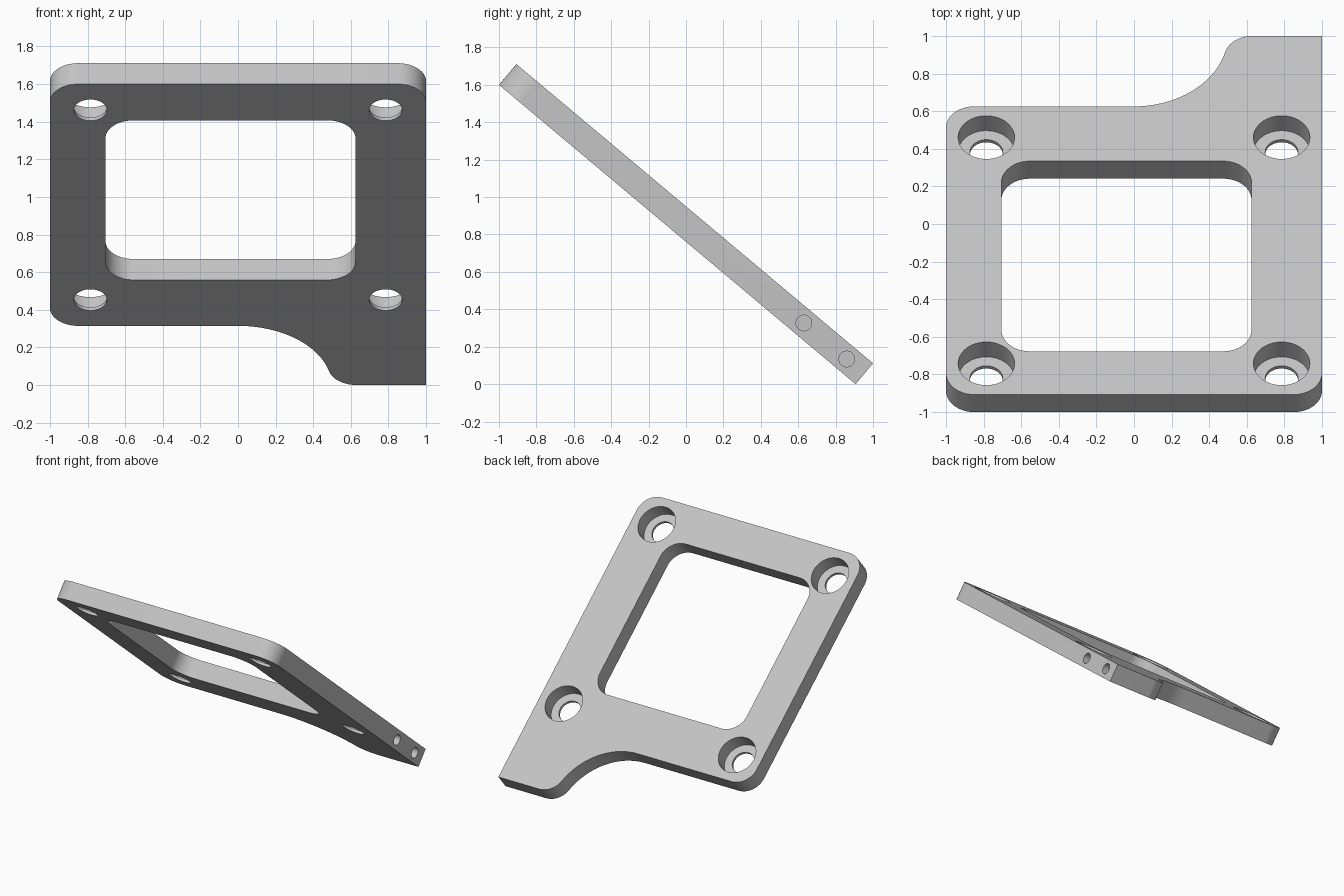
import bpy
import bmesh
from math import sin, cos, pi, radians, sqrt, atan2
from mathutils import Matrix, Vector

cube = bpy.data.objects.get("Cube")
if cube:
    bpy.data.objects.remove(cube, do_unlink=True)

TILT = radians(40)
THICK = 0.145
LENGTH = (2 - THICK * sin(TILT)) / cos(TILT)
BODY = 2.0      # length of the square part of the plate
R = 0.15        # corner radius

grey = bpy.data.materials.new("light grey metal")
grey.use_nodes = True
colour = (0.55, 0.55, 0.55, 1)
grey.diffuse_color = colour
grey.node_tree.nodes["Principled BSDF"].inputs["Base Color"].default_value = colour


def arc(cx, cy, r, start, end, steps=16):
    return [(cx + r * cos(start + (end - start) * i / steps),
             cy + r * sin(start + (end - start) * i / steps)) for i in range(steps + 1)]


def prism(name, outline, low, high):
    """Extrude a flat outline between two heights."""
    bm = bmesh.new()
    face = bm.faces.new([bm.verts.new((x, y, low)) for x, y in outline])
    top = bmesh.ops.extrude_face_region(bm, geom=[face])
    verts = [g for g in top["geom"] if isinstance(g, bmesh.types.BMVert)]
    bmesh.ops.translate(bm, verts=verts, vec=(0, 0, high - low))
    bmesh.ops.recalc_face_normals(bm, faces=bm.faces)
    mesh = bpy.data.meshes.new(name)
    bm.to_mesh(mesh)
    bm.free()
    obj = bpy.data.objects.new(name, mesh)
    bpy.context.collection.objects.link(obj)
    return obj


def circle(x, y, r):
    return arc(x, y, r, 0, 2 * pi, 48)[:-1]


# Plate outline: rounded square with a tab on one back corner
sweep = 0.5                                   # radius of the concave curve
tab_y = LENGTH - R
drop = BODY + sweep - tab_y
tab_x = sqrt((sweep + R) ** 2 - drop ** 2)
turn = atan2(-drop, tab_x)
outline = (arc(-1 + R, R, R, pi, 1.5 * pi)
           + arc(1 - R, R, R, -pi / 2, 0)
           + [(1, LENGTH)]
           + arc(tab_x, tab_y, R, pi / 2, pi + turn)
           + arc(0, BODY + sweep, sweep, turn, -pi / 2, 32)[1:]
           + arc(-1 + R, BODY - R, R, pi / 2, pi))
plate = prism("mounting_plate", outline, -THICK, 0)
plate.data.materials.append(grey)

# Rounded window
x0, x1, y0, y1 = -0.705, 0.625, 0.3, 1.62
window = (arc(x0 + R, y0 + R, R, pi, 1.5 * pi) + arc(x1 - R, y0 + R, R, -pi / 2, 0)
          + arc(x1 - R, y1 - R, R, 0, pi / 2) + arc(x0 + R, y1 - R, R, pi / 2, pi))
cutters = [prism("window_cutter", window, -0.5, 0.5)]

# Counterbored screw holes in the four corners
for x in (-0.785, 0.785):
    for y in (0.215, 1.785):
        cutters.append(prism("screw_hole_cutter", circle(x, y, 0.0875), -0.5, -0.05))
        cutters.append(prism("counterbore_cutter", circle(x, y, R), -0.123, 0.2))

# Two blind holes in the side edge of the tab
for y in (2.067, 2.367):
    hole = prism("side_hole_cutter", circle(0, 0, 0.042), 0.7, 1.2)
    hole.data.transform(Matrix.Translation((0, y, -THICK / 2)) @ Matrix.Rotation(pi / 2, 4, 'Y'))
    cutters.append(hole)

for cutter in cutters:
    cutter.hide_render = True
    mod = plate.modifiers.new("cut", 'BOOLEAN')
    mod.operation = 'DIFFERENCE'
    mod.solver = 'EXACT'
    mod.object = cutter

# Bake the cuts and drop the cutters
bpy.context.view_layer.update()
graph = bpy.context.evaluated_depsgraph_get()
cut_mesh = bpy.data.meshes.new_from_object(plate.evaluated_get(graph))
plate.modifiers.clear()
plate.data = cut_mesh
for cutter in cutters:
    bpy.data.objects.remove(cutter, do_unlink=True)
cut_mesh.materials.clear()
cut_mesh.materials.append(grey)
for poly in cut_mesh.polygons:
    poly.material_index = 0

# Tilt the plate so that its tab rests on the ground
origin = Vector((0, -1 + THICK * sin(TILT), LENGTH * sin(TILT) + THICK * cos(TILT)))
cut_mesh.transform(Matrix.Translation(origin) @ Matrix.Rotation(-TILT, 4, 'X'))

bpy.ops.object.select_all(action='DESELECT')
plate.select_set(True)
bpy.context.view_layer.objects.active = plate
bpy.ops.object.shade_smooth_by_angle(angle=radians(30))
